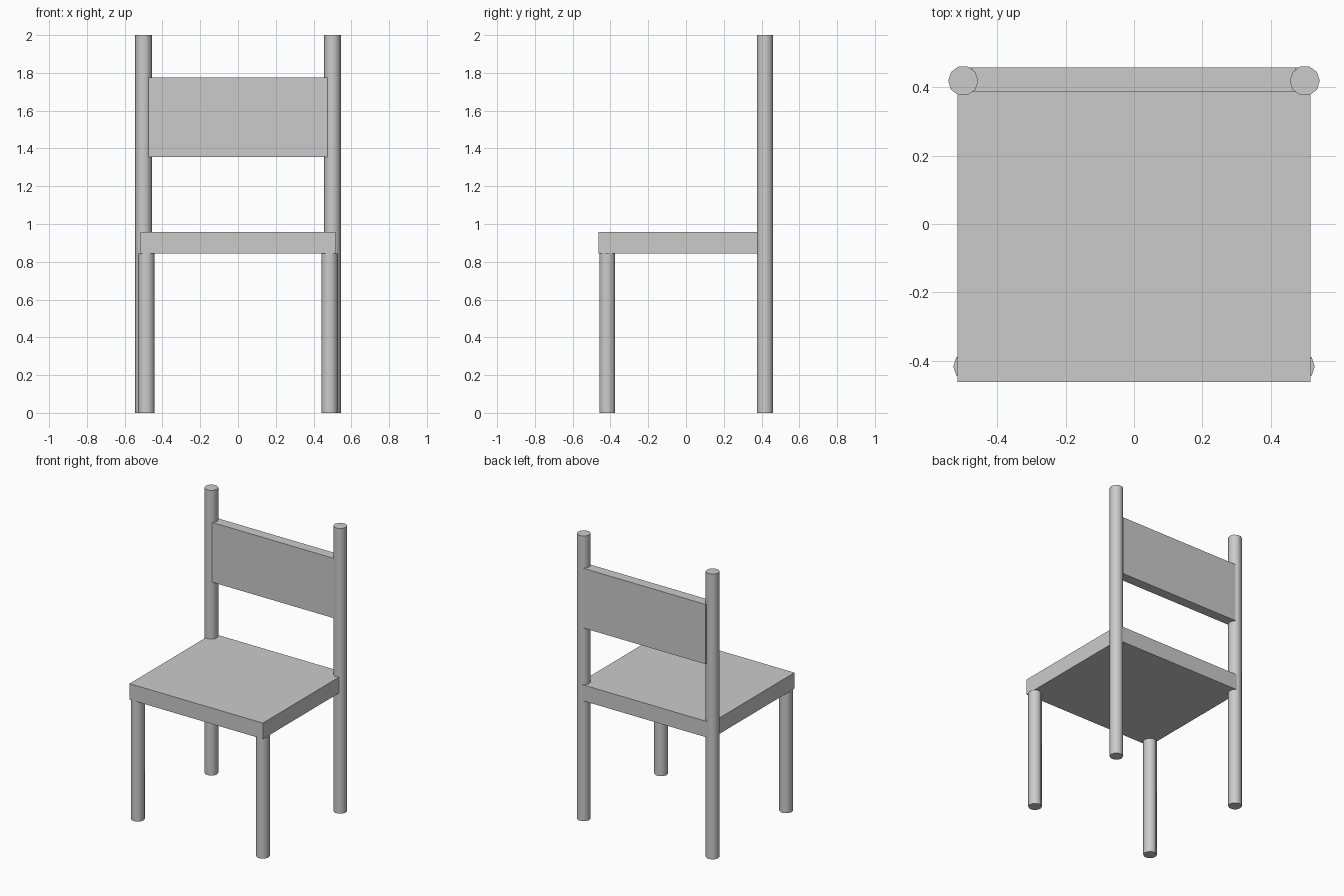
import bpy
import math

if "Cube" in bpy.data.objects:
    bpy.data.objects.remove(bpy.data.objects["Cube"])


def box(name, lo, hi):
    """Axis-aligned slab between two corners."""
    mid = [(a + b) / 2 for a, b in zip(lo, hi)]
    bpy.ops.mesh.primitive_cube_add(size=1, location=mid)
    ob = bpy.context.object
    ob.name = name
    ob.scale = [b - a for a, b in zip(lo, hi)]
    bpy.ops.object.transform_apply(location=False, rotation=False, scale=True)
    return ob


def post(name, x, y, height):
    """Upright ten-sided round bar standing on the floor."""
    bpy.ops.mesh.primitive_cylinder_add(vertices=10, radius=0.044, depth=height,
                                        location=(x, y, height / 2),
                                        rotation=(0, 0, math.pi / 2))
    ob = bpy.context.object
    ob.name = name
    bpy.ops.object.shade_smooth_by_angle(angle=math.radians(40))
    return ob


# Seat slab
box("seat", (-0.517, -0.463, 0.845), (0.517, 0.458, 0.957))

# Backrest panel
box("backrest", (-0.473, 0.387, 1.356), (0.473, 0.458, 1.775))

# Short front legs, tall back posts
for side, s in (("left", -1), ("right", 1)):
    post("front_leg_" + side, s * 0.485, -0.417, 0.845)
    post("back_post_" + side, s * 0.50, 0.419, 2.0)
